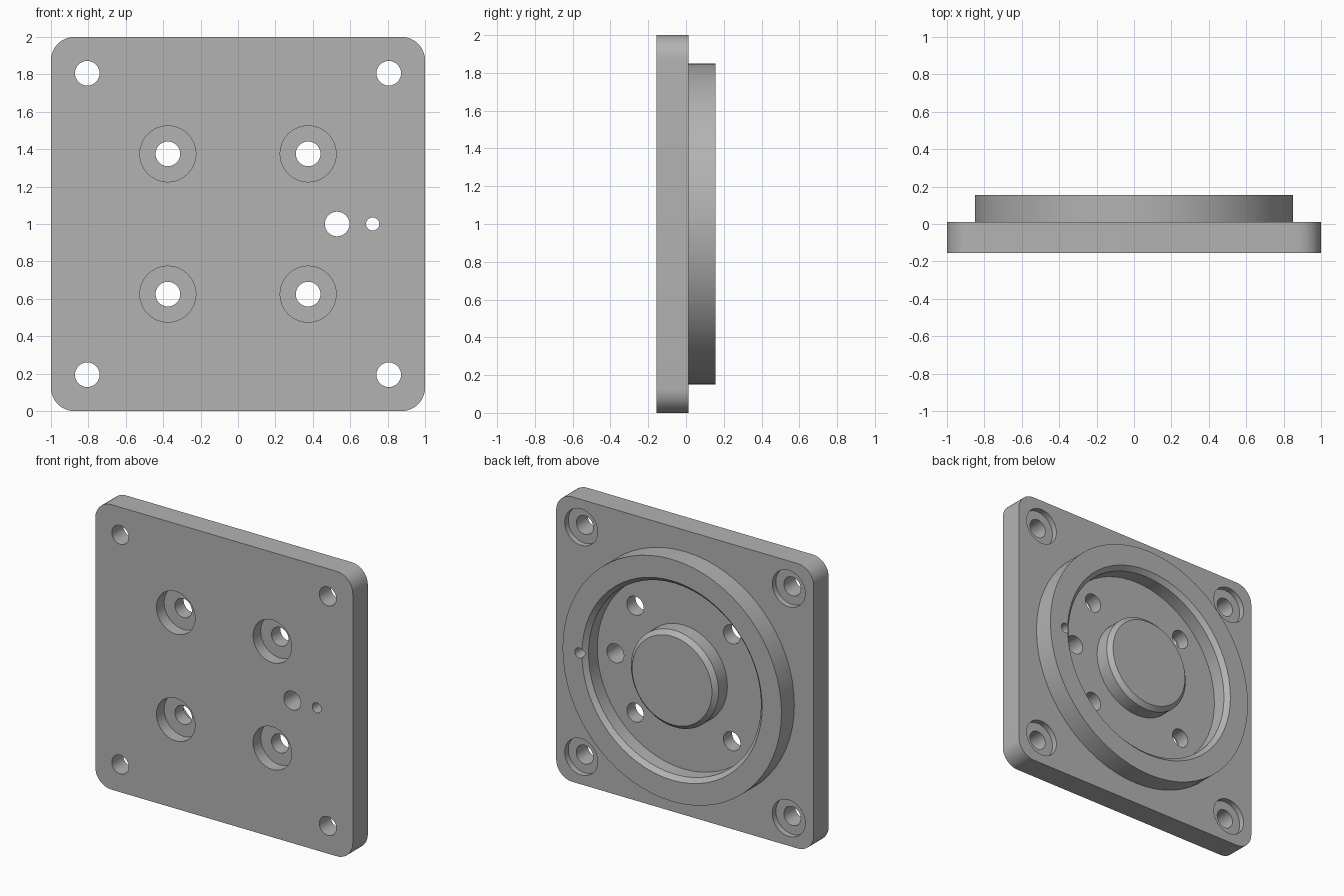
import bpy, bmesh, math
from mathutils import Matrix, Vector

cube = bpy.data.objects.get("Cube")
if cube:
    bpy.data.objects.remove(cube, do_unlink=True)

FRONT, STEP, FLOOR, BACK = -0.155, 0.012, 0.027, 0.155
MID = 1.0  # height of the centre axis

grey = bpy.data.materials.new("machined grey")
grey.use_nodes = True
colour = (0.45, 0.45, 0.45, 1)
grey.diffuse_color = colour
grey.node_tree.nodes["Principled BSDF"].inputs["Base Color"].default_value = colour


def finish(bm, name):
    bmesh.ops.recalc_face_normals(bm, faces=bm.faces)
    mesh = bpy.data.meshes.new(name)
    bm.to_mesh(mesh)
    bm.free()
    mesh.materials.append(grey)
    obj = bpy.data.objects.new(name, mesh)
    bpy.context.collection.objects.link(obj)
    return obj


def rounded_plate(name, half, radius, steps=10):
    bm = bmesh.new()
    outline = []
    for corner in range(4):
        mid = math.radians(45 + 90 * corner)
        cx = math.copysign(half - radius, math.cos(mid))
        cz = math.copysign(half - radius, math.sin(mid))
        for i in range(steps + 1):
            a = math.pi / 2 * (corner + i / steps)
            outline.append(bm.verts.new((cx + radius * math.cos(a), FRONT,
                                         MID + cz + radius * math.sin(a))))
    face = bm.faces.new(outline)
    out = bmesh.ops.extrude_face_region(bm, geom=[face])
    moved = [v for v in out["geom"] if isinstance(v, bmesh.types.BMVert)]
    bmesh.ops.translate(bm, verts=moved, vec=(0, STEP - FRONT, 0))
    return finish(bm, name)


def lathe(name, profile, segments=64):
    # Spin a (radius, y) profile about the centre axis
    bm = bmesh.new()
    verts = [bm.verts.new((r, y, MID)) for r, y in profile]
    edges = [bm.edges.new(pair) for pair in zip(verts, verts[1:])]
    bmesh.ops.spin(bm, geom=verts + edges, cent=(0, 0, MID), axis=(0, 1, 0),
                   angle=math.tau, steps=segments)
    bmesh.ops.remove_doubles(bm, verts=bm.verts, dist=1e-4)
    bmesh.ops.dissolve_limit(bm, angle_limit=0.01, verts=bm.verts, edges=bm.edges)
    return finish(bm, name)


def combine(target, tool, operation):
    mod = target.modifiers.new(operation.lower(), "BOOLEAN")
    mod.operation, mod.solver, mod.object = operation, "EXACT", tool
    bpy.context.view_layer.objects.active = target
    bpy.ops.object.modifier_apply(modifier=mod.name)
    bpy.data.objects.remove(tool, do_unlink=True)


def drill(target, x, z, radius, y0=-0.3, y1=0.3):
    bm = bmesh.new()
    place = Matrix.Translation(Vector((x, (y0 + y1) / 2, MID + z)))
    bmesh.ops.create_cone(bm, cap_ends=True, segments=32, radius1=radius,
                          radius2=radius, depth=y1 - y0,
                          matrix=place @ Matrix.Rotation(math.pi / 2, 4, "X"))
    cutter = finish(bm, "drill")
    cutter.hide_render = True
    combine(target, cutter, "DIFFERENCE")


# Square plate with the raised ring, recessed floor and central boss on the back
plate = rounded_plate("flange_plate", 1.0, 0.125)
hub = lathe("ring_and_boss", [
    (0, BACK), (0.31, BACK), (0.34, BACK - 0.03), (0.34, FLOOR), (0.67, FLOOR),
    (0.67, BACK - 0.03), (0.70, BACK), (0.85, BACK), (0.85, -0.05), (0, -0.05)])
combine(plate, hub, "UNION")

# Bolt holes: corners counterbored at the back, inner four at the front
for sx in (-1, 1):
    for sz in (-1, 1):
        drill(plate, sx * 0.806, sz * 0.806, 0.066)
        drill(plate, sx * 0.806, sz * 0.806, 0.128, STEP - 0.04, 0.3)
        drill(plate, sx * 0.375, sz * 0.375, 0.066)
        drill(plate, sx * 0.375, sz * 0.375, 0.15, -0.3, FRONT + 0.085)

# Port hole and small pin hole at the side
drill(plate, 0.53, 0, 0.066)
drill(plate, 0.72, 0, 0.035)

bpy.ops.object.select_all(action="DESELECT")
plate.select_set(True)
bpy.context.view_layer.objects.active = plate
bpy.ops.object.shade_smooth_by_angle(angle=math.radians(30))
